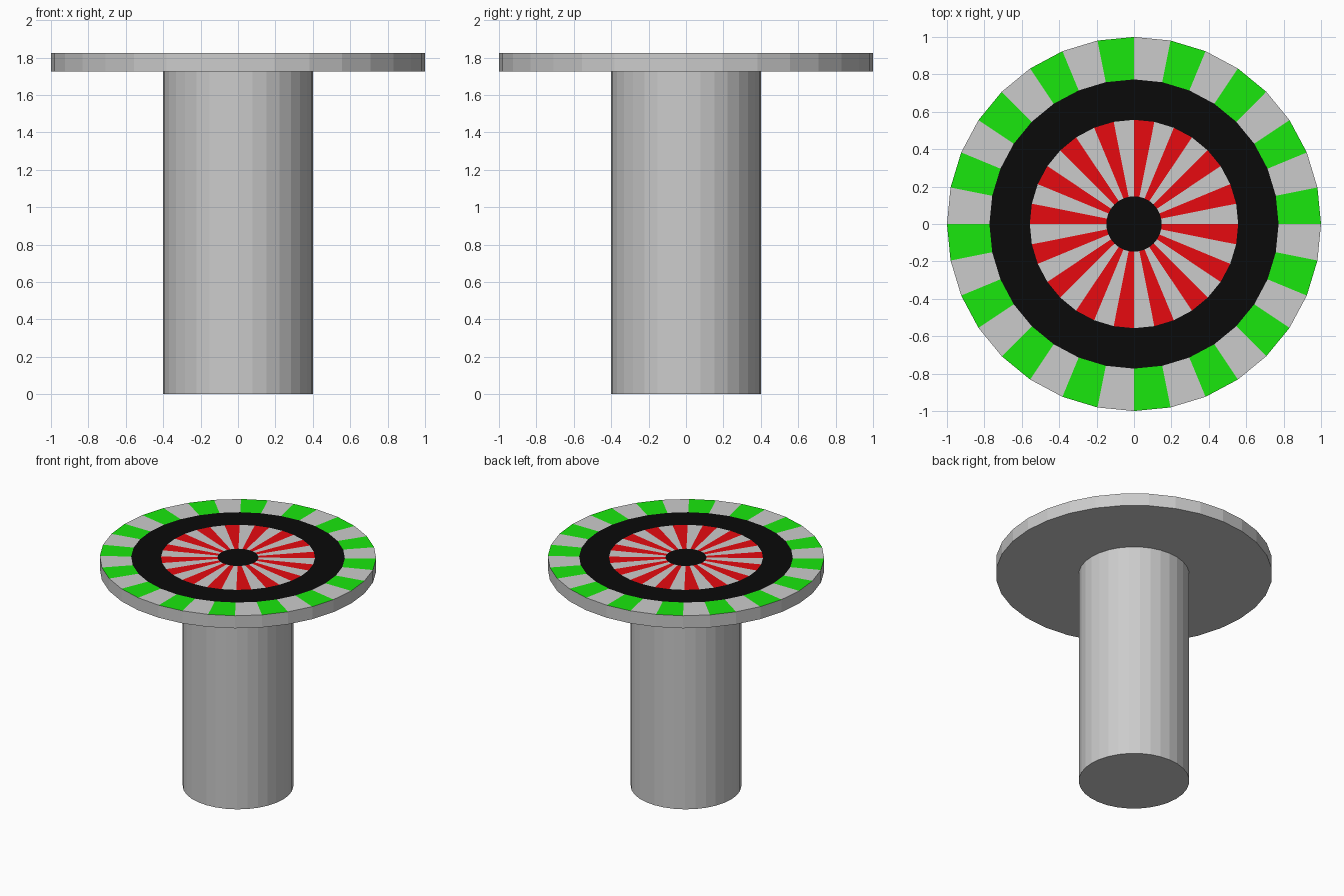
import bpy, bmesh
from math import cos, sin, tau

if "Cube" in bpy.data.objects:
    bpy.data.objects.remove(bpy.data.objects["Cube"])

SIDES = 32
RADII = [0.148, 0.557, 0.773, 1.0]   # hub, spokes, dark ring, rim
Z_LOW, Z_TOP = 1.725, 1.825


def material(name, color):
    m = bpy.data.materials.new(name)
    m.diffuse_color = (*color, 1)
    m.use_nodes = True
    m.node_tree.nodes["Principled BSDF"].inputs["Base Color"].default_value = m.diffuse_color
    return m


def finish(bm, name, mats=()):
    bmesh.ops.recalc_face_normals(bm, faces=bm.faces)
    mesh = bpy.data.meshes.new(name)
    bm.to_mesh(mesh)
    bm.free()
    for m in mats:
        mesh.materials.append(m)
    bpy.context.collection.objects.link(bpy.data.objects.new(name, mesh))


def ring(bm, r, z):
    return [bm.verts.new((r * cos(tau * k / SIDES), r * sin(tau * k / SIDES), z))
            for k in range(SIDES)]


def bridge(bm, a, b, pick=lambda k: 0):
    for k in range(SIDES):
        n = (k + 1) % SIDES
        bm.faces.new((a[k], a[n], b[n], b[k])).material_index = pick(k)


# Round pedestal
bm = bmesh.new()
low, high = ring(bm, 0.4, 0), ring(bm, 0.4, Z_LOW)
bridge(bm, low, high)
bm.faces.new(low)
bm.faces.new(high)
finish(bm, "pedestal")

# Table top with patterned surface: 0 grey, 1 black, 2 red, 3 green
mats = [material("grey", (0.8, 0.8, 0.8)), material("black", (0.003, 0.003, 0.003)),
        material("red", (0.8, 0.003, 0.005)), material("green", (0.01, 0.8, 0.004))]
bm = bmesh.new()
hub, spoke, band, rim = [ring(bm, r, Z_TOP) for r in RADII]
under = ring(bm, 1.0, Z_LOW)
bm.faces.new(hub).material_index = 1
bridge(bm, hub, spoke, lambda k: 2 if k % 2 else 0)
bridge(bm, spoke, band, lambda k: 1)
bridge(bm, band, rim, lambda k: 0 if k % 2 else 3)
bridge(bm, rim, under)
bm.faces.new(under)
finish(bm, "table_top", mats)
